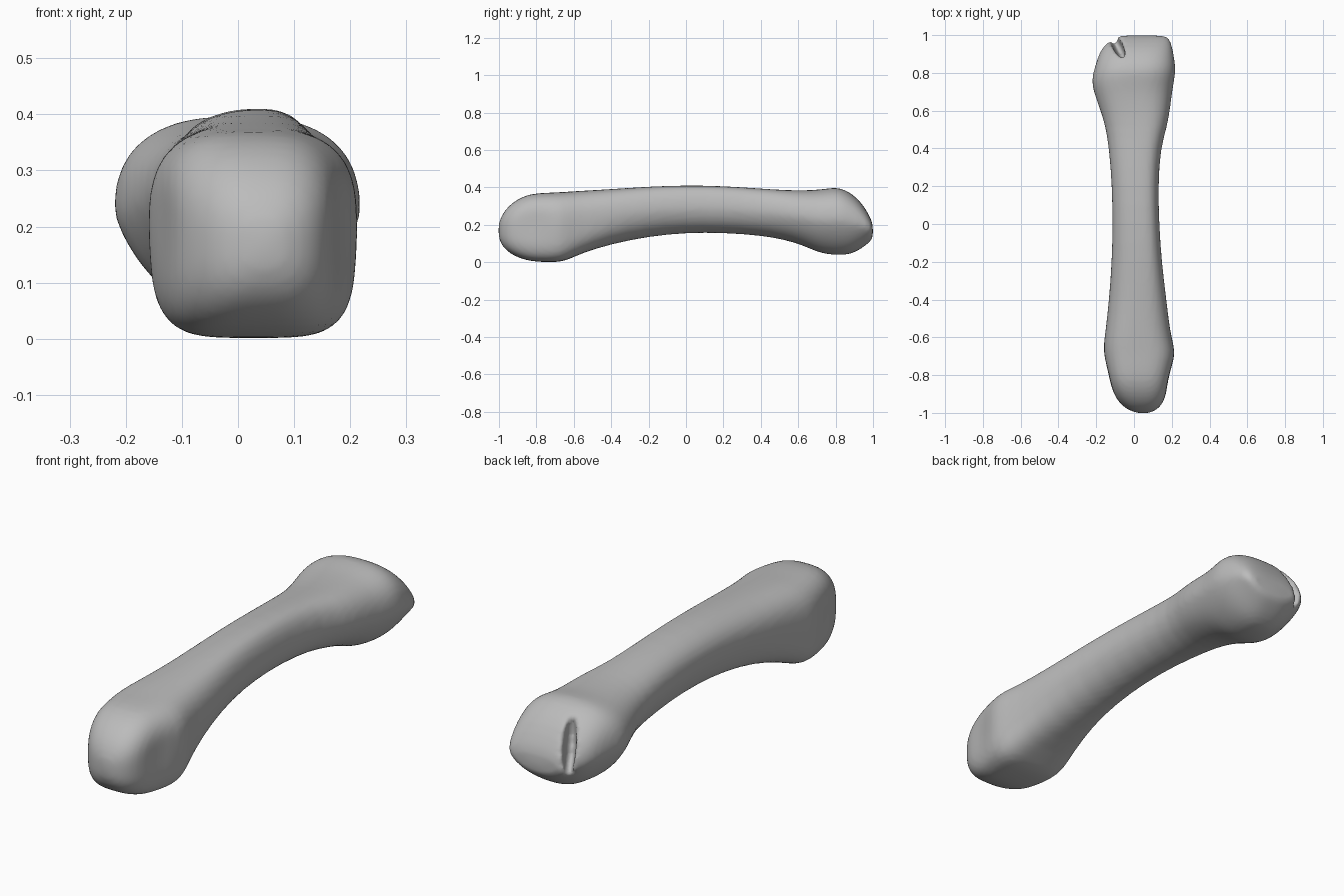
import bpy
import bmesh
from math import sin, cos, pi, exp, copysign
from mathutils import Matrix, Vector

if "Cube" in bpy.data.objects:
    bpy.data.objects.remove(bpy.data.objects["Cube"], do_unlink=True)

SIDES = 44

# Cross-sections along the bone: y, low x, high x, low z, high z
SECTIONS = [
    (-1.003, .03, .07, .14, .2),
    (-.99, -.02, .11, .1, .24),
    (-.965, -.06, .142, .066, .283),
    (-.92, -.1, .168, .034, .326),
    (-.86, -.127, .182, .012, .357),
    (-.8, -.142, .193, .002, .37),
    (-.7, -.16, .22, -.001, .373),
    (-.64, -.162, .21, .008, .377),
    (-.56, -.15, .19, .048, .382),
    (-.4, -.133, .172, .098, .391),
    (-.2, -.118, .147, .138, .405),
    (0, -.114, .134, .158, .412),
    (.2, -.117, .129, .158, .408),
    (.4, -.133, .14, .143, .394),
    (.52, -.152, .178, .122, .386),
    (.62, -.185, .193, .093, .384),
    (.7, -.215, .203, .055, .387),
    (.76, -.226, .214, .042, .395),
    (.82, -.212, .222, .038, .401),
    (.88, -.193, .214, .042, .372),
    (.935, -.172, .204, .07, .325),
    (.985, -.11, .188, .11, .245),
    (1.0, -.08, .165, .13, .2),
]


def blend(y, start, end):
    """Smooth step from 0 to 1 between two positions along the bone."""
    t = min(max((y - start) / (end - start), 0), 1)
    return t * t * (3 - 2 * t)


def add_ring(bm, section):
    """Rounded ring: boxy and pitted at the head, three-sided along the shaft and base."""
    y, x0, x1, z0, z1 = section
    head = blend(y, -1.05, -.8) * (1 - blend(y, -.75, -.35))
    base = blend(y, .45, .8)
    shaft = blend(y, -.65, -.2) * (1 - base)
    pit = .07 * exp(-((y + .82) / .07) ** 2)
    ring = []
    for i in range(SIDES):
        a = 2 * pi * i / SIDES
        corner = 1.8 if sin(a) < 0 else .5
        power = 2 / (2.5 + head * corner + .1 * base)
        u = copysign(abs(cos(a)) ** power, cos(a))
        v = copysign(abs(sin(a)) ** power, sin(a))
        narrow = 1 - (.06 * head + .22 * shaft + .35 * base) * max(-v, 0)
        # Hollows on both sides of the head
        narrow *= 1 - pit * exp(-((v - .1) / .4) ** 2)
        # Top ridge of the shaft leans to the left side
        lean = .025 * shaft * v * (1 - u * u)
        x = (x0 + x1) / 2 + u * narrow * (x1 - x0) / 2 + lean
        z = (z0 + z1) / 2 + v * (z1 - z0) / 2
        ring.append(bm.verts.new((x, y, z)))
    return ring


def add_object(name, bm):
    """Turn a bmesh into a smooth object in the scene."""
    mesh = bpy.data.meshes.new(name)
    bmesh.ops.recalc_face_normals(bm, faces=bm.faces)
    bm.to_mesh(mesh)
    bm.free()
    for face in mesh.polygons:
        face.use_smooth = True
    obj = bpy.data.objects.new(name, mesh)
    bpy.context.collection.objects.link(obj)
    return obj


# Shaft with the rounded head and the lobed, flat-ended base
bm = bmesh.new()
rings = [add_ring(bm, s) for s in SECTIONS]
for a, b in zip(rings, rings[1:]):
    for i in range(SIDES):
        j = (i + 1) % SIDES
        bm.faces.new((a[i], a[j], b[j], b[i]))
bm.faces.new(rings[0])
bm.faces.new(rings[-1])
bone = add_object("long_bone", bm)

# Cutter for the groove between the end face and the side lobe
bm = bmesh.new()
place = (Matrix.Translation(Vector((-.105, .98, .3)))
         @ Matrix.Rotation(.45, 4, "Z") @ Matrix.Diagonal((.03, .12, .16, 1)))
bmesh.ops.create_icosphere(bm, subdivisions=3, radius=1, matrix=place)
cutter = add_object("groove_cutter", bm)
cutter.hide_render = True
cutter.hide_set(True)

# Plain grey surface
grey = bpy.data.materials.new("bone_grey")
grey.use_nodes = True
colour = (.5, .5, .5, 1)
grey.diffuse_color = colour
grey.node_tree.nodes["Principled BSDF"].inputs["Base Color"].default_value = colour
bone.data.materials.append(grey)

# Cut the groove, then even out the skin and soften the ridges
subdivide = bone.modifiers.new("subdivide", "SUBSURF")
subdivide.levels = subdivide.render_levels = 1
groove = bone.modifiers.new("groove", "BOOLEAN")
groove.operation = "DIFFERENCE"
groove.object = cutter
even = bone.modifiers.new("even", "REMESH")
even.mode = "VOXEL"
even.voxel_size = .012
even.use_smooth_shade = True
soften = bone.modifiers.new("soften", "SMOOTH")
soften.factor = .5
soften.iterations = 4
